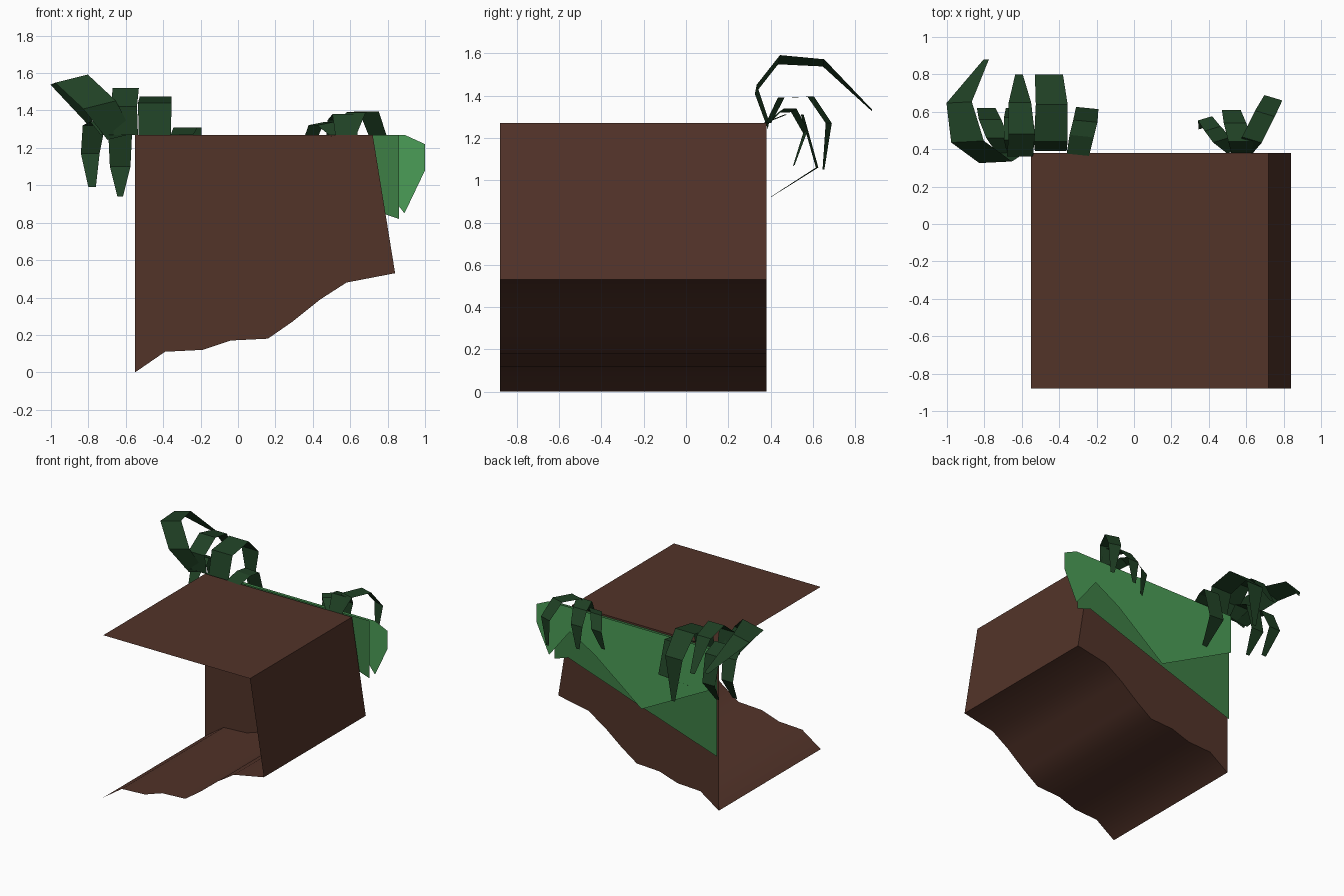
import bpy
from mathutils import Vector


def material(name, rgb):
    m = bpy.data.materials.new(name)
    m.diffuse_color = (*rgb, 1)
    return m


EARTH = material("earth", (0.085, 0.033, 0.022))
GRASS_LIGHT = material("grass_light", (0.07, 0.34, 0.095))
GRASS_DARK = material("grass_dark", (0.048, 0.21, 0.06))
LEAF = material("leaf", (0.014, 0.052, 0.018))


def add_mesh(name, verts, faces, mat):
    me = bpy.data.meshes.new(name)
    me.from_pydata(verts, [], faces)
    me.materials.append(mat)
    me.update()
    ob = bpy.data.objects.new(name, me)
    bpy.context.collection.objects.link(ob)
    return ob


def panel(name, outline, y, mat):
    # flat upright sheet facing the back
    return add_mesh(name, [(x, y, z) for x, z in outline],
                    [list(range(len(outline)))], mat)


def strip(name, profile, mat):
    # profile swept from the front edge to the back wall
    n = len(profile)
    verts = [(x, y, z) for y in (FRONT, BACK) for x, z in profile]
    return add_mesh(name, verts, [(i, i + 1, n + i + 1, n + i) for i in range(n - 1)], mat)


def leaf(name, path, widths, side=(1, 0, 0)):
    # folded ribbon: centre path, a width per row, fixed width direction
    s = Vector(side).normalized()
    verts = []
    for p, w in zip(path, widths):
        verts += [Vector(p) - s * w / 2, Vector(p) + s * w / 2]
    faces = [(2 * i, 2 * i + 1, 2 * i + 3, 2 * i + 2) for i in range(len(path) - 1)]
    return add_mesh(name, verts, faces, LEAF)


FRONT, BACK = -0.88, 0.38
TOP = 1.27
UNDER = [(-0.55, 0), (-0.39, 0.11), (-0.19, 0.12), (-0.04, 0.17), (0.16, 0.18),
         (0.29, 0.27), (0.44, 0.39), (0.58, 0.48), (0.84, 0.53)]

# Earth block, open at the front and left
strip("block_top", [(0.72, TOP), (-0.55, TOP)], EARTH)
strip("block_right_wall", [(0.84, 0.53), (0.72, TOP)], EARTH)
under = strip("block_underside", UNDER, EARTH)
for p in under.data.polygons:
    p.use_smooth = True
panel("block_back_wall", UNDER + [(0.72, TOP), (-0.55, TOP)], BACK, EARTH)

# Two layers of overhanging turf on the back
panel("turf_dark", [(-0.55, TOP), (-0.55, 0.43), (0.09, 0.64), (0.74, 0.86),
                    (0.86, 0.82), (0.86, TOP)], 0.40, GRASS_DARK)
panel("turf_light", [(-0.55, TOP), (-0.55, 0.97), (0.09, 0.64), (0.50, 0.96),
                     (0.71, 1.08), (0.89, 0.85), (1.0, 1.08), (1.0, 1.22),
                     (0.89, TOP)], 0.422, GRASS_LIGHT)

# Large tuft of drooping leaves
leaf("large_tuft_leaf_1",
     [(-0.63, 0.39, 1.26), (-0.74, 0.33, 1.43), (-0.89, 0.44, 1.57),
      (-0.935, 0.65, 1.555), (-0.79, 0.88, 1.33)],
     [0.14, 0.18, 0.18, 0.14, 0.03], (1, 0.05, 0.25))
leaf("large_tuft_leaf_2",
     [(-0.68, 0.38, 1.27), (-0.73, 0.46, 1.34), (-0.77, 0.56, 1.32),
      (-0.79, 0.62, 1.17), (-0.78, 0.51, 0.99)],
     [0.11, 0.12, 0.12, 0.10, 0.04])
leaf("large_tuft_leaf_3",
     [(-0.62, 0.38, 1.27), (-0.63, 0.45, 1.36), (-0.63, 0.57, 1.31),
      (-0.63, 0.62, 1.10), (-0.63, 0.51, 0.94)],
     [0.12, 0.13, 0.13, 0.11, 0.03])
leaf("large_tuft_leaf_4",
     [(-0.60, 0.38, 1.27), (-0.61, 0.36, 1.42), (-0.60, 0.48, 1.52),
      (-0.61, 0.65, 1.48), (-0.615, 0.80, 1.25)],
     [0.13, 0.14, 0.14, 0.12, 0.04])
leaf("large_tuft_leaf_5",
     [(-0.445, 0.39, 1.24), (-0.445, 0.44, 1.44), (-0.44, 0.64, 1.475),
      (-0.455, 0.80, 1.33), (-0.45, 0.80, 0.99)],
     [0.17, 0.18, 0.17, 0.15, 0.03])
leaf("large_tuft_leaf_6",
     [(-0.30, 0.37, 1.27), (-0.28, 0.47, 1.31), (-0.26, 0.55, 1.31),
      (-0.25, 0.62, 1.06), (-0.31, 0.40, 0.92)],
     [0.12, 0.13, 0.13, 0.12, 0.03], (1, -0.1, 0))

# Small tuft of drooping leaves
leaf("small_tuft_leaf_1",
     [(0.54, 0.39, 1.27), (0.47, 0.45, 1.33), (0.42, 0.51, 1.33),
      (0.38, 0.565, 1.23), (0.36, 0.51, 1.07)],
     [0.09, 0.10, 0.09, 0.08, 0.03], (1, 0.3, 0.2))
leaf("small_tuft_leaf_2",
     [(0.58, 0.38, 1.27), (0.57, 0.44, 1.38), (0.54, 0.54, 1.35),
      (0.52, 0.61, 1.25), (0.51, 0.61, 1.07)],
     [0.12, 0.13, 0.12, 0.10, 0.03])
leaf("small_tuft_leaf_3",
     [(0.59, 0.39, 1.27), (0.63, 0.45, 1.39), (0.70, 0.59, 1.395),
      (0.745, 0.675, 1.27), (0.745, 0.65, 1.05)],
     [0.09, 0.11, 0.11, 0.10, 0.03], (1, -0.3, 0))
